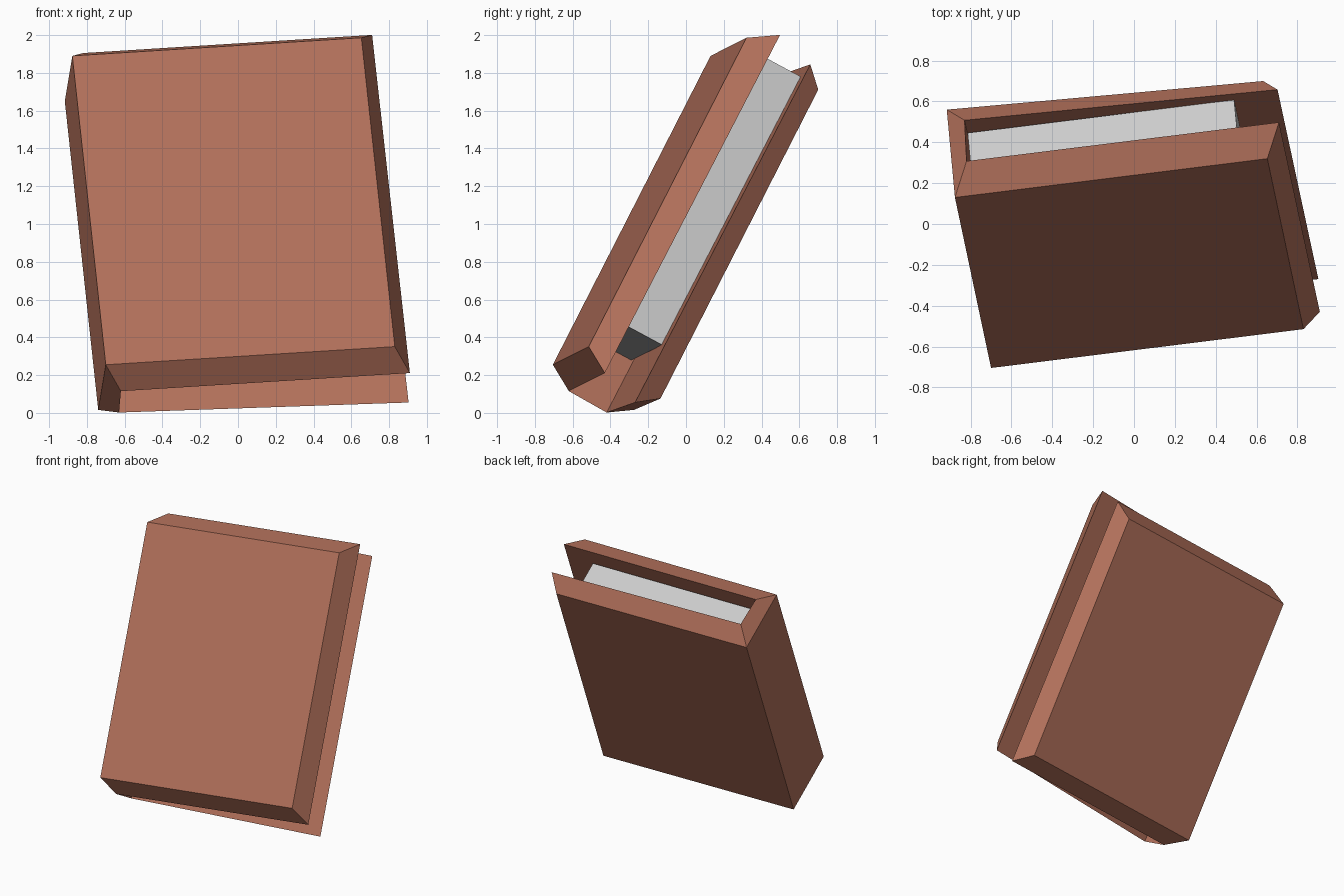
import bpy, bmesh
from mathutils import Vector

if "Cube" in bpy.data.objects:
    bpy.data.objects.remove(bpy.data.objects["Cube"])


def make_object(name, verts, faces, color=None):
    bm = bmesh.new()
    vs = [bm.verts.new(v) for v in verts]
    for f in faces:
        bm.faces.new([vs[i] for i in f])
    bmesh.ops.recalc_face_normals(bm, faces=bm.faces)
    mesh = bpy.data.meshes.new(name)
    bm.to_mesh(mesh)
    bm.free()
    obj = bpy.data.objects.new(name, mesh)
    bpy.context.collection.objects.link(obj)
    if color:
        mat = bpy.data.materials.new(name + "_color")
        mat.diffuse_color = color
        mat.use_nodes = True
        mat.node_tree.nodes["Principled BSDF"].inputs["Base Color"].default_value = mat.diffuse_color
        mesh.materials.append(mat)
    return obj


def quad(corner, across, up):
    """Corners of a parallelogram: bottom spine, bottom open, top open, top spine."""
    c, a, u = Vector(corner), Vector(across), Vector(up)
    return [c, c + a, c + a + u, c + u]


# Cover: a bent sheet wrapping front, spine and back, with slanted rims
outer_up, inner_up = (-0.177, 0.835, 1.635), (-0.2, 0.928, 1.79)
front_across = (1.53, 0.19, 0.096)
verts = (quad((-0.70, -0.705, 0.255), front_across, outer_up)              # 0-3 front outside
         + quad((-0.62, -0.62, 0.115), front_across, inner_up)             # 4-7 front inside
         + quad((-0.74, -0.275, 0.016), (1.55, 0.14, 0.06), outer_up)      # 8-11 back outside
         + quad((-0.63, -0.42, 0.002), (1.533, 0.15, 0.053), inner_up))    # 12-15 back inside
faces = [(i, i + 1, i + 2, i + 3) for i in (0, 4, 8, 12)]
for base in (0, 8):                                   # rims of both boards
    for i in range(3):
        a, b = base + i, base + i + 1
        faces.append((a, b, b + 4, a + 4))
faces += [(0, 3, 11, 8), (4, 7, 15, 12),              # spine outside and inside
          (0, 4, 12, 8), (3, 7, 15, 11)]              # spine ends
make_object("book_cover", verts, faces, (0.45, 0.165, 0.105, 1))

# Pages: a plain block leaning between the boards
across = Vector((1.305, 0.162, 0.081))
up = Vector((-0.155, 0.735, 1.42))
depth = Vector((0.018, -0.182, 0.098))
back = quad(Vector((0.49, 0.608, 1.78)) - across - up, across, up)
pages = back + [p + depth for p in back]
box = [(0, 1, 2, 3), (4, 5, 6, 7)] + [(i, (i + 1) % 4, (i + 1) % 4 + 4, i + 4) for i in range(4)]
make_object("pages", pages, box)
